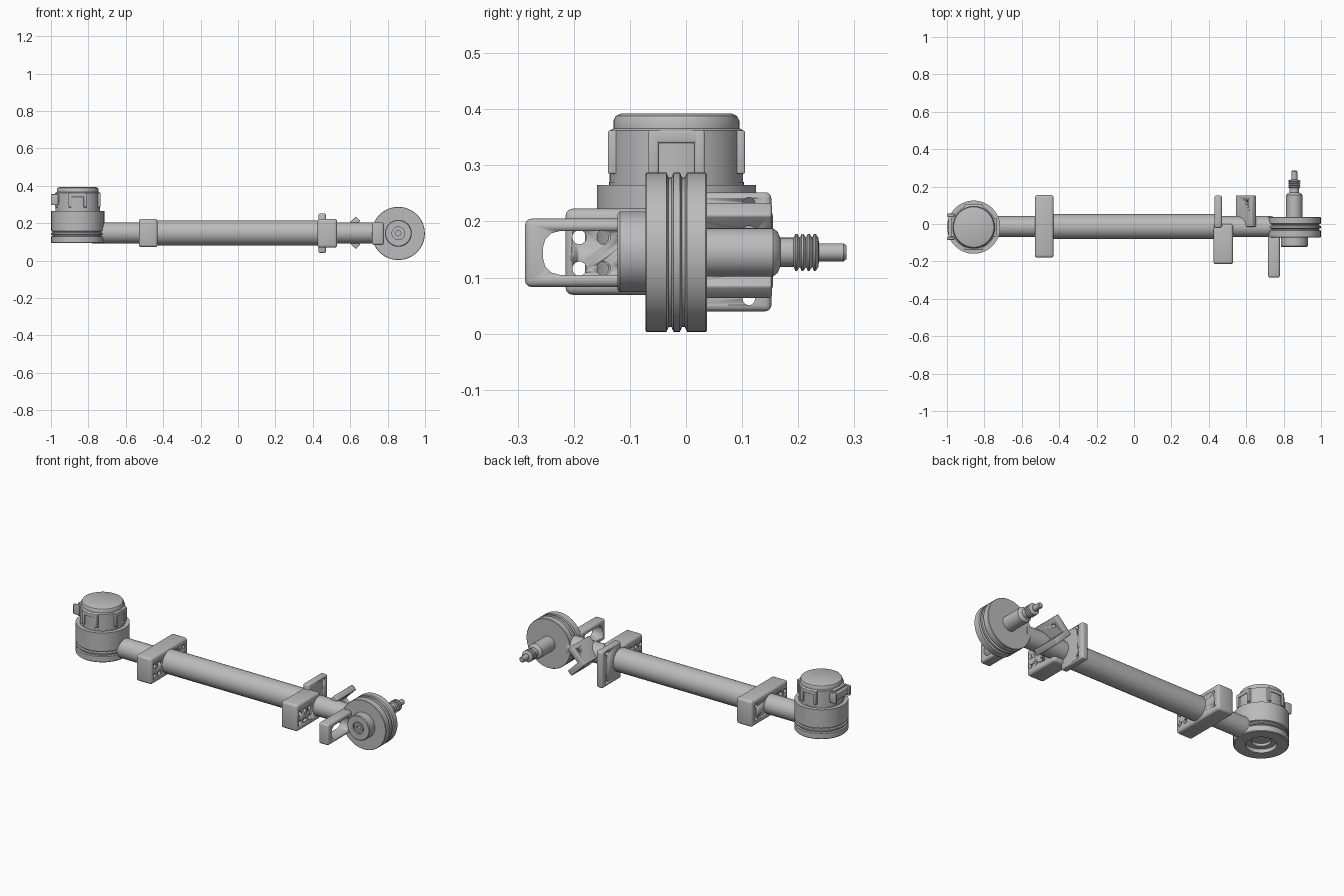
import bpy, bmesh, math
from mathutils import Matrix, Vector

old = bpy.data.objects.get("Cube")
if old:
    bpy.data.objects.remove(old, do_unlink=True)

grey = bpy.data.materials.new("machined grey")
grey.use_nodes = True
COL = (0.5, 0.5, 0.5, 1)
grey.diffuse_color = COL
grey.node_tree.nodes["Principled BSDF"].inputs["Base Color"].default_value = COL

AXIS = {"x": Matrix.Rotation(math.pi / 2, 4, "Y"),
        "y": Matrix.Rotation(-math.pi / 2, 4, "X"),
        "z": Matrix.Identity(4)}


def finish(bm, name, smooth=True):
    bmesh.ops.recalc_face_normals(bm, faces=bm.faces)
    me = bpy.data.meshes.new(name)
    bm.to_mesh(me)
    bm.free()
    me.materials.append(grey)
    ob = bpy.data.objects.new(name, me)
    bpy.context.scene.collection.objects.link(ob)
    if smooth:
        bpy.ops.object.select_all(action="DESELECT")
        ob.select_set(True)
        bpy.context.view_layer.objects.active = ob
        bpy.ops.object.shade_smooth_by_angle(angle=math.radians(35))
    return ob


def lathe(name, profile, axis, centre, sides=64):
    """Turn (radius, distance) points around an axis through centre."""
    bm = bmesh.new()
    rings = []
    for r, h in profile:
        n = sides if r > 0 else 1
        rings.append([bm.verts.new((r * math.cos(math.tau * i / sides),
                                    r * math.sin(math.tau * i / sides), h)) for i in range(n)])
    for a, b in zip(rings, rings[1:]):
        for i in range(sides):
            quad = [a[i % len(a)], a[(i + 1) % len(a)], b[(i + 1) % len(b)], b[i % len(b)]]
            bm.faces.new(list(dict.fromkeys(quad)))
    bm.transform(Matrix.Translation(centre) @ AXIS[axis])
    return finish(bm, name)


def rod(name, r, lo, hi, axis, centre, sides=48):
    return lathe(name, [(0, lo), (r, lo), (r, hi), (0, hi)], axis, centre, sides)


def block(name, lo, hi, bevel=0.012, cutters=()):
    lo, hi = Vector(lo), Vector(hi)
    bm = bmesh.new()
    bmesh.ops.create_cube(bm, size=1)
    bm.transform(Matrix.Translation((lo + hi) / 2) @ Matrix.Diagonal((*(hi - lo), 1)))
    if bevel:
        bmesh.ops.bevel(bm, geom=bm.edges[:], offset=bevel, segments=3, profile=0.5, affect="EDGES")
    ob = finish(bm, name)
    for c in cutters:
        cut(ob, c)
    return ob


def cut(ob, cutter):
    mod = ob.modifiers.new("cut", "BOOLEAN")
    mod.operation = "DIFFERENCE"
    mod.solver = "EXACT"
    mod.object = cutter
    cutter.hide_render = True
    cutter.hide_viewport = True


def holes(name, ys, zs, x, r):
    return [rod(name, r, x - 0.1, x + 0.1, "x", (0, y, z), 20) for y in ys for z in zs]


PY, PZ = -0.014, 0.148          # arm axis
MX, WX = -0.857, 0.857          # motor and wheel centres

# Arm tubes
rod("main_tube", 0.067, -0.45, 0.46, "x", (0, PY, PZ))
rod("inner_tube", 0.056, -0.78, 0.74, "x", (0, PY, PZ))

# Motor housing with grooves and a hollow underside
lathe("motor_base", [
    (0, 0.13), (0.05, 0.13), (0.05, 0.115), (0.08, 0.115), (0.08, 0.093), (0.138, 0.093),
    (0.142, 0.097), (0.142, 0.128), (0.134, 0.131), (0.134, 0.136), (0.142, 0.139),
    (0.142, 0.147), (0.134, 0.15), (0.134, 0.155), (0.142, 0.158), (0.142, 0.265),
    (0.12, 0.265), (0.12, 0.27), (0, 0.27)], "z", (MX, -0.017, 0))
lathe("motor_cap", [
    (0, 0.26), (0.119, 0.26), (0.119, 0.362), (0.112, 0.366), (0.112, 0.38),
    (0.108, 0.388), (0.1, 0.392), (0, 0.392)], "z", (MX, -0.017, 0))

# Clips around the cap: two posts and a bridge each
for k in range(4):
    turn = Matrix.Translation((MX, -0.017, 0)) @ Matrix.Rotation(k * math.pi / 2, 4, "Z")
    for part, y0, y1, z0, z1 in (("post_a", -0.05, -0.032, 0.285, 0.362),
                                 ("post_b", 0.032, 0.05, 0.285, 0.362),
                                 ("bridge", -0.05, 0.05, 0.34, 0.362)):
        clip = block("clip_" + part, (0.1, y0, z0), (0.122, y1, z1), 0.003)
        clip.matrix_world = turn
block("connector", (-0.992, -0.08, 0.305), (-0.95, 0.05, 0.35), 0.006)
for y in (-0.085, 0.04):
    block("connector_ear", (-1, y, 0.297), (-0.96, y + 0.015, 0.355), 0.004)

# Clamp near the motor
block("rear_clamp", (-0.53, -0.18, 0.072), (-0.43, 0.155, 0.223), 0.014,
      holes("clamp_hole", (-0.15, -0.108), (0.116, 0.172), -0.48, 0.012)
      + holes("clamp_hole", (0.115,), (0.11, 0.185), -0.48, 0.01))

# Clamp near the wheel, with its back plate
block("front_clamp", (0.425, -0.215, 0.069), (0.53, 0.0, 0.223), 0.014,
      holes("clamp_hole", (-0.19, -0.147, -0.104), (0.116, 0.172), 0.48, 0.0125))
block("back_plate", (0.43, -0.02, 0.04), (0.47, 0.152, 0.252), 0.01,
      holes("plate_hole", (0.112,), (0.062, 0.232), 0.45, 0.011))

# Angle bracket opening toward the wheel
for s in (-1, 1):
    arm = block("angle_bracket", (0, -0.015, -0.034 if s > 0 else 0),
                (0.123, 0.153, 0 if s > 0 else 0.034), 0.005)
    arm.matrix_world = Matrix.Translation((0.543, 0, PZ)) @ Matrix.Rotation(-s * math.pi / 4, 4, "Y")
    hole = rod("bracket_hole", 0.011, -0.06, 0.06, "z", (0.085, 0.112, 0), 20)
    hole.matrix_world = arm.matrix_world
    cut(arm, hole)

# Grooved wheel, hub and bolt socket
lathe("wheel", [
    (0, -0.072), (0.14, -0.072), (0.142, -0.07), (0.142, -0.035), (0.133, -0.031),
    (0.133, -0.026), (0.142, -0.022), (0.142, -0.011), (0.133, -0.007), (0.133, -0.002),
    (0.142, 0.002), (0.142, 0.035), (0.14, 0.037), (0, 0.037)], "y", (WX, 0, 0.145))
lathe("wheel_hub", [
    (0, -0.108), (0.014, -0.108), (0.014, -0.119), (0.027, -0.119), (0.027, -0.112),
    (0.034, -0.112), (0.034, -0.122), (0.068, -0.122), (0.072, -0.118), (0.072, -0.06),
    (0, -0.06)], "y", (WX, 0, 0.146))

# Axle, threaded section and pin
thread = []
for i in range(4):
    y = 0.192 + i * 0.011
    thread += [(0.026, y), (0.033, y + 0.003), (0.033, y + 0.006), (0.026, y + 0.011)]
lathe("axle", [
    (0, 0.03), (0.043, 0.03), (0.043, 0.155), (0.037, 0.163), (0.026, 0.168)] + thread +
    [(0.016, 0.237), (0.016, 0.281), (0.012, 0.286), (0, 0.286)], "y", (WX, 0, 0.145))

# Loop handle beside the wheel
window = block("handle_window", (0.6, -0.255, 0.105), (0.9, -0.085, 0.183), 0.03)
block("loop_handle", (0.717, -0.287, 0.083), (0.78, -0.06, 0.205), 0.012, [window])
